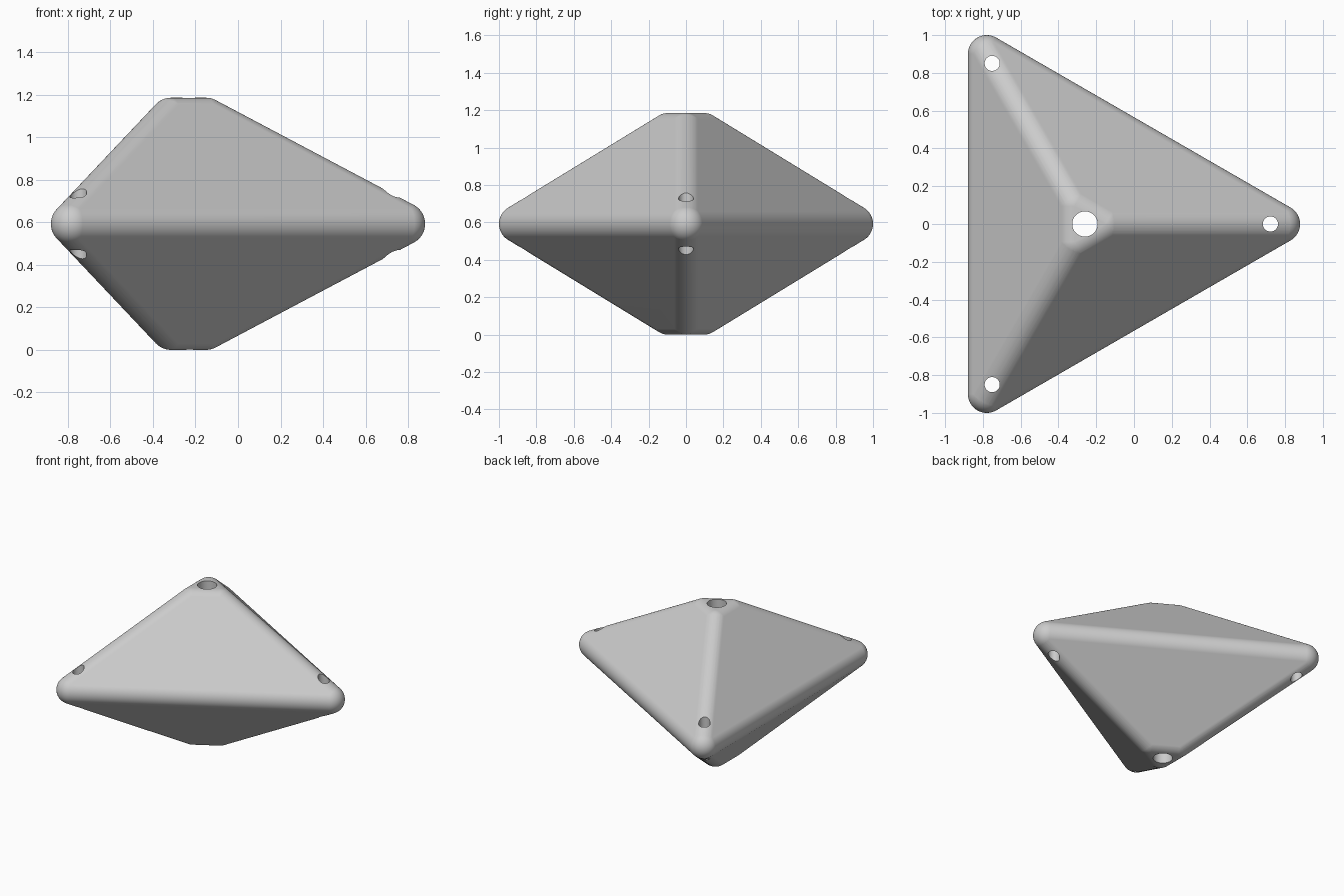
import bpy, bmesh
from math import sin, cos, pi, atan2, radians
from mathutils import Vector

if "Cube" in bpy.data.objects:
    bpy.data.objects.remove(bpy.data.objects["Cube"], do_unlink=True)

R = 0.1                 # edge rounding radius
RIM = 1.0392            # corner distance from the axis, to rounding centres
RISE = 0.55             # height of the untruncated core pyramid
CORE = 0.4925           # height of the truncated core
MID = CORE + R          # equator height
AXIS_X = -RIM / 4       # puts the bounding box centre on the origin
ANGLES = [i * 2 * pi / 3 for i in range(3)]

grey = bpy.data.materials.new("light_grey")
grey.use_nodes = True
grey.diffuse_color = (0.6, 0.6, 0.6, 1)
grey.node_tree.nodes["Principled BSDF"].inputs["Base Color"].default_value = (0.6, 0.6, 0.6, 1)


def direction(az, el):
    return Vector((cos(az) * cos(el), sin(az) * cos(el), sin(el)))


def polar(dist, az, z):
    return Vector((AXIS_X + dist * cos(az), dist * sin(az), z))


# Rounding directions: a grid holding the exact face normals, plus ridge arcs
face_el = atan2(RIM / 2, RISE)
levels = [face_el * i / 8 for i in range(9)]
levels += [face_el + (pi / 2 - face_el) * i / 8 for i in range(1, 9)]
dirs = [direction(i * pi / 24, s * el) for s in (1, -1) for el in levels for i in range(48)]
for s in (1, -1):
    for az in ANGLES:
        a = direction(az - pi / 3, s * face_el)
        b = direction(az + pi / 3, s * face_el)
        dirs += [a.slerp(b, i / 16) if hasattr(a, "slerp") else a.lerp(b, i / 16).normalized()
                 for i in range(17)]

# Body: hull of rounded corners of a truncated double pyramid
tip = RIM * (1 - CORE / RISE)
centres = [polar(d, az, MID + z) for az in ANGLES
           for d, z in ((RIM, 0), (tip, CORE), (tip, -CORE))]
bm = bmesh.new()
for c in centres:
    for d in dirs:
        bm.verts.new(c + d * R)
bmesh.ops.remove_doubles(bm, verts=bm.verts, dist=0.0005)
hull = bmesh.ops.convex_hull(bm, input=bm.verts)
inside = {g for g in hull["geom_interior"] + hull["geom_unused"] if isinstance(g, bmesh.types.BMVert)}
bmesh.ops.delete(bm, geom=list(inside), context='VERTS')
bmesh.ops.dissolve_limit(bm, angle_limit=radians(0.3), verts=bm.verts, edges=bm.edges)
bmesh.ops.recalc_face_normals(bm, faces=bm.faces)
mesh = bpy.data.meshes.new("double_pyramid")
bm.to_mesh(mesh)
bm.free()
mesh.materials.append(grey)
body = bpy.data.objects.new("double_pyramid", mesh)
bpy.context.collection.objects.link(body)

# Vertical through holes: one on the axis and one near each corner
holes = [(polar(0, 0, MID), 0.067)] + [(polar(0.982, az, MID), 0.04) for az in ANGLES]
for pos, radius in holes:
    bpy.ops.mesh.primitive_cylinder_add(vertices=48, radius=radius, depth=2, location=pos)
    cutter = bpy.context.object
    cutter.name = "hole_cutter"
    cutter.hide_render = True
    cutter.data.materials.append(grey)
    bpy.context.view_layer.objects.active = body
    cut = body.modifiers.new("hole", 'BOOLEAN')
    cut.object = cutter
    cut.operation = 'DIFFERENCE'
    cut.solver = 'EXACT'
    bpy.ops.object.modifier_apply(modifier=cut.name)
    bpy.data.objects.remove(cutter, do_unlink=True)

# Smooth roundings with flat main faces
bpy.ops.object.select_all(action='DESELECT')
body.select_set(True)
bpy.context.view_layer.objects.active = body
bpy.ops.object.shade_smooth_by_angle(angle=radians(30))
weighted = body.modifiers.new("weighted_normals", 'WEIGHTED_NORMAL')
weighted.keep_sharp = True
